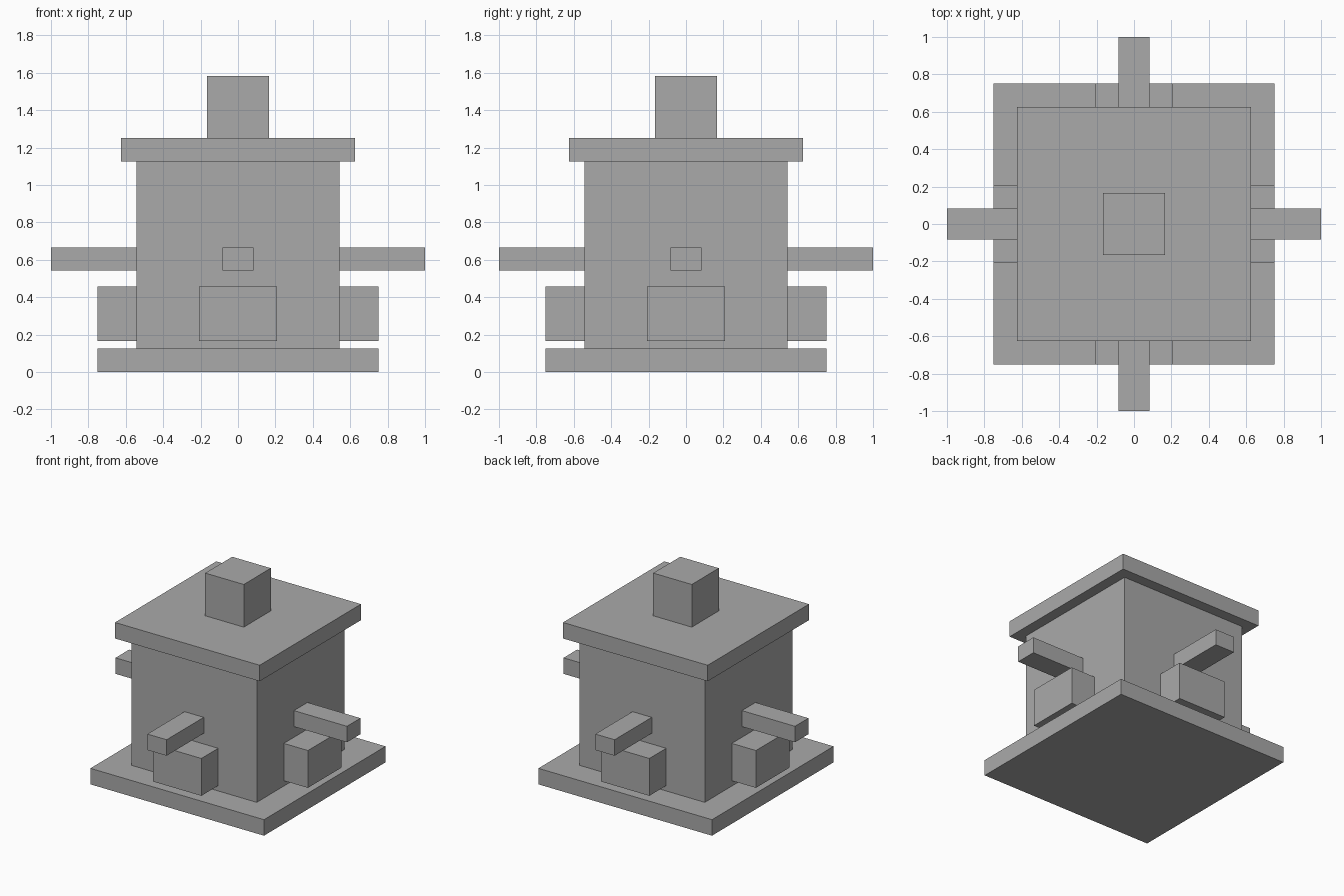
import bpy
import bmesh
from math import pi
from mathutils import Matrix, Vector

default = bpy.data.objects.get("Cube")
if default:
    bpy.data.objects.remove(default, do_unlink=True)

U = 1 / 24  # modelling unit: every part sits on this grid

grey = bpy.data.materials.new("plain grey")
grey.use_nodes = True
colour = (0.4, 0.4, 0.4, 1)
grey.diffuse_color = colour
shader = next(n for n in grey.node_tree.nodes if n.type == "BSDF_PRINCIPLED")
shader.inputs["Base Color"].default_value = colour
shader.inputs["Roughness"].default_value = 0.8


def box(name, low, high, turn=0):
    """Box between two corners given in units, turned about the z axis."""
    low, high = Vector(low) * U, Vector(high) * U
    bm = bmesh.new()
    place = (Matrix.Rotation(turn, 4, "Z")
             @ Matrix.Translation((low + high) / 2)
             @ Matrix.Diagonal((high - low).to_4d()))
    place[3][3] = 1
    bmesh.ops.create_cube(bm, size=1, matrix=place)
    mesh = bpy.data.meshes.new(name)
    bm.to_mesh(mesh)
    bm.free()
    mesh.materials.append(grey)
    obj = bpy.data.objects.new(name, mesh)
    bpy.context.collection.objects.link(obj)
    return obj


def slab(name, half, bottom, top):
    """Square block centred on the z axis."""
    return box(name, (-half, -half, bottom), (half, half, top))


# Central stack
slab("base_plate", 18, 0, 3)
slab("body", 13, 3, 27)
slab("lid", 15, 27, 30)
slab("lid_knob", 4, 30, 38)

# One bar and one block on each side of the body
for i, side in enumerate(("front", "left", "back", "right")):
    turn = i * pi / 2
    box(side + "_bar", (-2, -24, 13), (2, -13, 16), turn)
    box(side + "_block", (-5, -18, 4), (5, -13, 11), turn)
